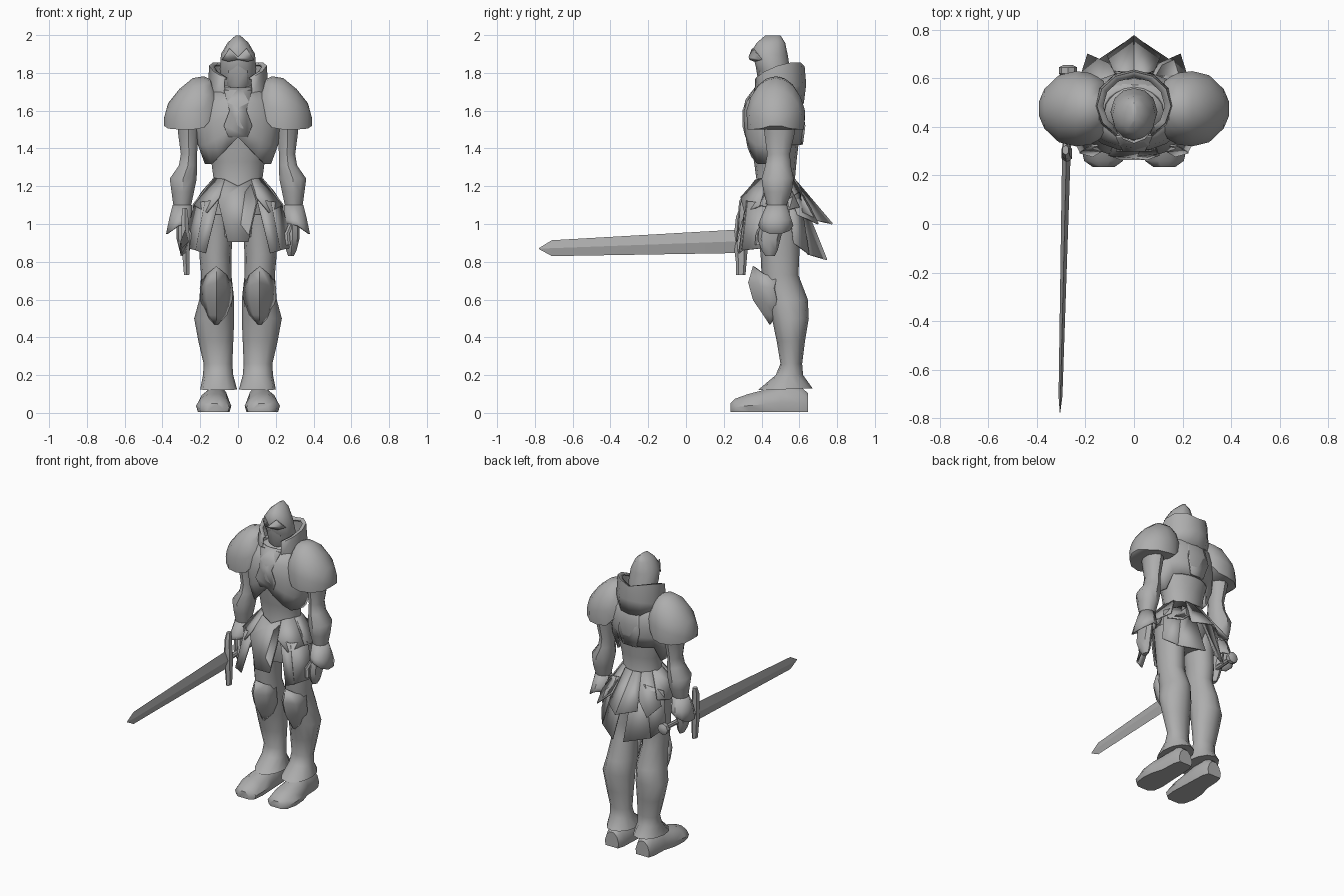
import bpy, math
from mathutils import Vector

mat = bpy.data.materials.new("steel_grey")
mat.diffuse_color = (0.42, 0.42, 0.42, 1)


def build(name, verts, faces, thick=0, angle=40):
    me = bpy.data.meshes.new(name)
    me.from_pydata([tuple(v) for v in verts], [], faces)
    me.materials.append(mat)
    ob = bpy.data.objects.new(name, me)
    bpy.context.collection.objects.link(ob)
    bpy.ops.object.select_all(action='DESELECT')
    bpy.context.view_layer.objects.active = ob
    ob.select_set(True)
    bpy.ops.object.mode_set(mode='EDIT')
    bpy.ops.mesh.select_all(action='SELECT')
    bpy.ops.mesh.normals_make_consistent(inside=False)
    bpy.ops.object.mode_set(mode='OBJECT')
    if thick:
        m = ob.modifiers.new("thickness", 'SOLIDIFY')
        m.thickness = thick
        m.offset = 0
    bpy.ops.object.shade_smooth_by_angle(angle=math.radians(angle))
    return ob


def loft(name, rings, closed=True, cap=True, thick=0, angle=40):
    n = len(rings[0])
    verts = [v for r in rings for v in r]
    faces = []
    for i in range(len(rings) - 1):
        for j in range(n if closed else n - 1):
            k = (j + 1) % n
            faces.append((i*n + j, i*n + k, (i+1)*n + k, (i+1)*n + j))
    if cap:
        faces += [tuple(range(n)), tuple(range(len(verts) - n, len(verts)))]
    return build(name, verts, faces, thick, angle)


def oval(z, x0, x1, y0, y1, n=10, tilt=0):
    """Horizontal ring in a box; tilt lifts the back and lowers the front."""
    cx, cy, rx, ry = (x0+x1)/2, (y0+y1)/2, (x1-x0)/2, (y1-y0)/2
    out = []
    for i in range(n):
        a = 2*math.pi*i/n - math.pi/2
        out.append((cx + rx*math.cos(a), cy + ry*math.sin(a), z + tilt*math.sin(a)))
    return out


def flip(rings, s):
    return [[(s*p[0], p[1], p[2]) for p in r] for r in rings]


def plate(name, pts, s=1):
    build(name, [(s*x, y, z) for x, y, z in pts], [tuple(range(len(pts)))], 0.008)


# Torso, waist and hips
loft("torso", [oval(z, -w, w, a, b, 14) for z, w, a, b in [
    (0.93, .13, .38, .58), (1.08, .17, .34, .62), (1.22, .13, .375, .575),
    (1.33, .145, .36, .585), (1.46, .185, .335, .60), (1.58, .20, .325, .61),
    (1.68, .16, .36, .60), (1.74, .07, .42, .55)]])

# Breastplate: a shell whose lower edge drops towards the sides
shell = []
for t in range(5):
    ring = []
    for i in range(20):
        a = 2*math.pi*i/20 - math.pi/2
        low = 1.46 - .14*min(1, abs(math.cos(a))*1.25) if math.sin(a) < .5 else 1.42
        z = low + (1.72 - low)*t/4
        f = [.97, 1.06, 1.1, 1.0, .66][t]
        w = [.175, .195, .20, .20, .19][t]
        ring.append((w*f*math.cos(a), .465 + .145*f*math.sin(a), z))
    shell.append(ring)
loft("breastplate", shell, cap=False, thick=.012)
plate("breast_ridge", [(-.05, .318, 1.46), (.05, .318, 1.46), (.075, .302, 1.52), (.045, .302, 1.6),
                       (.075, .36, 1.71), (-.075, .36, 1.71), (-.045, .302, 1.6), (-.075, .302, 1.52)])
plate("spine_plate", [(-.05, .615, 1.42), (.05, .615, 1.42), (.08, .628, 1.52), (.06, .60, 1.68),
                      (-.06, .60, 1.68), (-.08, .628, 1.52)])

# Hooded helmet with a pointed brow, and the face guard
loft("helmet", [oval(z, -w, w, a, b, 12, t) for z, w, a, b, t in [
    (1.68, .07, .42, .56, .01), (1.76, .09, .40, .56, .01), (1.82, .097, .375, .55, 0),
    (1.90, .09, .345, .54, -.012), (1.96, .055, .375, .525, 0), (1.998, .012, .42, .50, 0)]], angle=50)
plate("brow", [(-.085, .40, 1.87), (-.045, .353, 1.93), (0, .335, 1.885), (.045, .353, 1.93),
               (.085, .40, 1.87), (.05, .365, 1.86), (0, .34, 1.87), (-.05, .365, 1.86)])
loft("face_guard", [oval(z, -w, w, a, .5, 8) for z, w, a in [
    (1.69, .035, .41), (1.74, .065, .385), (1.83, .075, .37), (1.88, .05, .36)]])

# Tall collar, open at the front
collar = []
for t, (f, zb, zf) in enumerate([(1.05, 1.64, 1.62), (1.15, 1.74, 1.68), (1.1, 1.83, 1.74), (.95, 1.82, 1.74)]):
    row = []
    for i in range(11):
        a = math.radians(-62 + 304*i/10)
        k = (math.sin(a) + 1)/2
        row.append((.135*f*math.cos(a), .49 + .122*f*math.sin(a), zf + (zb - zf)*k + (.05*abs(math.cos(a)) if t > 1 else 0)))
    collar.append(row)
loft("collar", collar, closed=False, cap=False, thick=.012)

for s, side in ((1, "left"), (-1, "right")):
    # Domed shoulder guard, lofted outwards
    rows = []
    for x, top, low, ry in [(.10, 1.66, 1.60, .10), (.145, 1.765, 1.55, .135), (.18, 1.782, 1.51, .155), (.24, 1.772, 1.50, .163),
                            (.31, 1.715, 1.50, .145), (.37, 1.64, 1.505, .085), (.392, 1.56, 1.52, .03)]:
        rows.append([(x, .475 + ry*math.cos(a) * (1.0 if a not in (0, math.pi) else .92),
                      low + (top - low)*math.sin(a)**.85) for a in [math.pi*i/10 for i in range(11)]])
    loft(side + "_shoulder_guard", flip(rows, s), closed=True, cap=True)

    # Arm, flared cuff and hand
    loft(side + "_arm", flip([oval(z, a, b, c, d, 10) for z, a, b, c, d in [
        (1.60, .20, .33, .40, .59), (1.48, .205, .32, .415, .575), (1.37, .215, .305, .43, .55),
        (1.31, .215, .315, .42, .555), (1.24, .215, .365, .40, .57), (1.17, .23, .355, .41, .56),
        (1.08, .25, .342, .435, .525)]], s))
    cuff = [oval(1.10, .245, .345, .43, .53), oval(1.02, .245, .365, .395, .555), oval(1.0, .245, .38, .385, .565)]
    cuff[2] = [(x, y, z - .055*max(0, (x - .3)/.08)) for x, y, z in cuff[2]]
    loft(side + "_cuff", flip(cuff, s), cap=False, thick=.008)
    loft(side + "_hand", flip([oval(z, a, b, c, d, 8) for z, a, b, c, d in [
        (1.08, .27, .33, .44, .51), (1.0, .255, .325, .39, .52), (.92, .25, .325, .38, .50),
        (.86, .255, .31, .40, .485), (.83, .265, .295, .42, .47)]], s))
    loft(side + "_thumb", flip([oval(z, a, a + .03, c, c + .035, 6) for z, a, c in [
        (1.01, .27, .40), (.95, .245, .37), (.89, .25, .365)]], s))

    # Leg: thigh, knee, greave and flared ankle
    loft(side + "_leg", flip([oval(z, a, b, c, d, 12, t) for z, a, b, c, d, t in [
        (1.05, .02, .20, .36, .60, 0), (.84, .035, .205, .395, .60, 0), (.73, .035, .195, .40, .595, 0),
        (.60, .02, .205, .425, .645, 0), (.50, .02, .232, .455, .65, 0), (.38, .025, .21, .48, .63, 0),
        (.26, .03, .182, .50, .615, 0), (.20, .025, .185, .475, .62, 0), (.125, .005, .20, .38, .67, .005)]], s))
    # Pointed knee guard wrapping the front
    knee = [[(.115 + w*u, y + .12*abs(u)**1.6*d, z - e*abs(u)) for u in (-1, -.6, 0, .6, 1)]
            for w, y, z, e, d in [(.07, .36, .775, .065, 1), (.082, .335, .69, .03, 1.1),
                                  (.08, .36, .60, 0, 1), (.05, .415, .52, 0, .5), (.005, .447, .47, 0, 0)]]
    loft(side + "_knee_guard", flip(knee, s), closed=False, cap=False, thick=.012)

    # Boot, with the toe turned forwards
    boot = []
    for y, a, b, h in [(.235, .08, .17, .045), (.26, .045, .205, .07), (.33, .035, .222, .095), (.42, .04, .215, .118),
                       (.50, .045, .19, .14), (.60, .05, .185, .14), (.645, .065, .17, .10)]:
        c, w = (a + b)/2, (b - a)/2
        boot.append([(c + w*u, y, .005 + h*v) for u, v in
                     [(-.9, 0), (-1, .35), (-.75, .75), (-.3, 1), (.3, 1), (.75, .75), (1, .35), (.9, 0)]])
    loft(side + "_boot", flip(boot, s))

    # Skirt: short upper flaps over long lower plates
    plate(side + "_hip_flap_front", [(.07, .375, 1.235), (.125, .45, 1.245), (.19, .42, 1.17), (.235, .40, 1.10), (.165, .31, 1.06),
                                     (.10, .29, 1.14)], s)
    plate(side + "_hip_flap_side", [(.125, .44, 1.245), (.115, .53, 1.24), (.20, .60, 1.09), (.235, .52, 1.07), (.238, .39, 1.10)], s)
    plate(side + "_hip_flap_back", [(.115, .52, 1.24), (.05, .575, 1.23), (.10, .66, 1.08), (.19, .70, 1.0), (.225, .59, 1.05)], s)
    plate(side + "_tasset_front", [(.10, .32, 1.13), (.175, .325, 1.12), (.225, .295, .86), (.17, .28, .845)], s)
    plate(side + "_tasset_side", [(.17, .325, 1.12), (.23, .43, 1.11), (.283, .43, .875), (.22, .295, .86)], s)
    plate(side + "_tasset_back", [(.02, .60, 1.17), (.11, .60, 1.17), (.19, .645, .84), (.04, .745, .81)], s)
    plate(side + "_tasset_rear_side", [(.11, .60, 1.17), (.21, .54, 1.13), (.245, .57, .90), (.185, .65, .84)], s)

# Central skirt flaps
plate("front_flap", [(-.07, .37, 1.235), (0, .36, 1.20), (.07, .37, 1.235), (.105, .285, 1.12),
                     (.055, .268, .905), (-.055, .268, .905), (-.105, .285, 1.12)])
for s in (1, -1):
    plate("back_flap", [(0, .58, 1.23), (0, .775, 1.0), (.11, .69, 1.02), (.06, .575, 1.235)], s)

# Sword: flat diamond blade, crossguard, grip and pommel
def blade_ring(y, x, z, t, h):
    return [(x - t, y, z), (x, y, z + h), (x + t, y, z), (x, y, z - h)]

loft("sword_blade", [blade_ring(.32, -.278, .91, .018, .063), blade_ring(-.71, -.303, .872, .008, .042),
                     blade_ring(-.778, -.305, .87, .001, .003)], angle=20)
loft("sword_guard", [oval(z, x - w, x + w, c, d, 6) for z, x, w, c, d in [
    (1.085, -.282, .014, .285, .325), (1.04, -.281, .02, .265, .325), (.91, -.277, .025, .25, .33),
    (.79, -.274, .02, .265, .32), (.73, -.272, .016, .265, .315)]])


def rod_ring(y, x, z, r):
    return [(x + r*math.cos(k*math.pi/4), y, z + r*math.sin(k*math.pi/4)) for k in range(8)]

loft("sword_grip", [rod_ring(.30, -.278, .91, .018), rod_ring(.61, -.272, .922, .016)])
loft("sword_pommel", [rod_ring(.60, -.272, .922, .018), rod_ring(.62, -.272, .922, .038),
                      rod_ring(.645, -.272, .922, .038), rod_ring(.655, -.272, .922, .02)])
